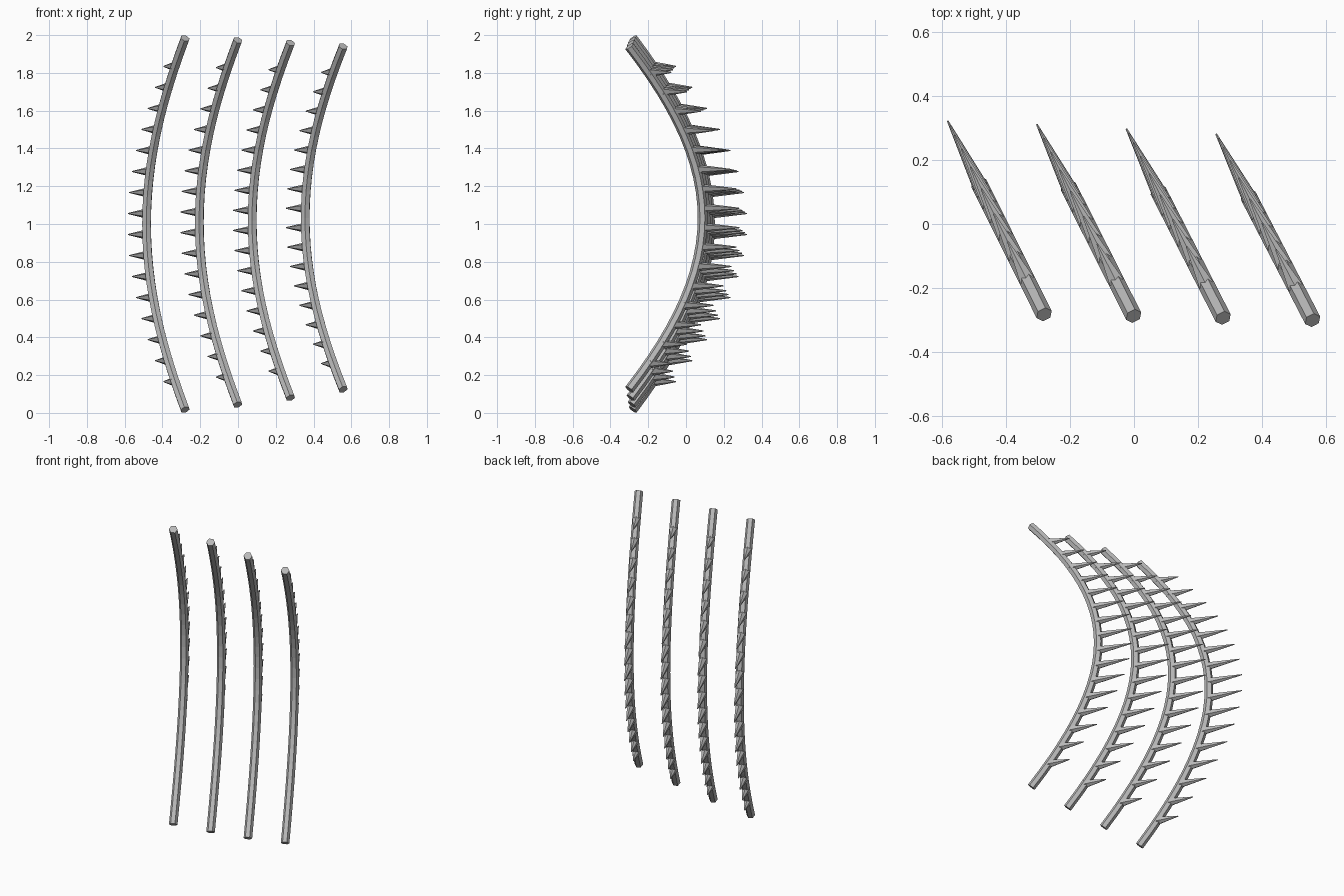
import bpy, bmesh, math
from mathutils import Vector, Matrix

cube = bpy.data.objects.get("Cube")
if cube:
    bpy.data.objects.remove(cube)

grey = bpy.data.materials.new("mid_grey")
grey.use_nodes = True
grey.diffuse_color = (0.48, 0.48, 0.48, 1)
grey.node_tree.nodes["Principled BSDF"].inputs["Base Color"].default_value = grey.diffuse_color

UP = Vector((0, 0, 1))
TUBE_R, SPIKE_R, TIP_R = 0.026, 0.027, 0.003
SIDES, SEGMENTS, SPIKES = 6, 24, 16


def arc_point(end, out, depth, half, s):
    """Point on the bowed centre line, s from -1 (bottom) to 1 (top)."""
    return end + out * depth * (1 - s * s) + UP * half * s * (0.95 + 0.05 * s * s)


def finish(name, bm):
    bmesh.ops.recalc_face_normals(bm, faces=bm.faces)
    mesh = bpy.data.meshes.new(name)
    bm.to_mesh(mesh)
    bm.free()
    mesh.materials.append(grey)
    bpy.context.collection.objects.link(bpy.data.objects.new(name, mesh))


def make_rib(name, end, out, depth, half):
    """Six-sided tube swept along the bow, with closed ends."""
    bm = bmesh.new()
    side = out.cross(UP)
    rings = []
    for i in range(SEGMENTS + 1):
        s = 2 * i / SEGMENTS - 1
        centre = arc_point(end, out, depth, half, s)
        tangent = UP * half * (0.95 + 0.15 * s * s) - out * depth * 2 * s
        normal = side.cross(tangent).normalized()
        ring = []
        for k in range(SIDES):
            a = math.tau * k / SIDES
            ring.append(bm.verts.new(centre + TUBE_R * (side * math.cos(a) + normal * math.sin(a))))
        rings.append(ring)
    for low, high in zip(rings, rings[1:]):
        for k in range(SIDES):
            n = (k + 1) % SIDES
            bm.faces.new((low[k], low[n], high[n], high[k]))
    bm.faces.new(rings[0])
    bm.faces.new(rings[-1])
    finish(name, bm)


def make_spikes(name, end, out, depth, half):
    """Row of level spikes at even heights, longest at mid height."""
    bm = bmesh.new()
    turn = out.to_track_quat('Z', 'Y').to_matrix().to_4x4()
    for i in range(SPIKES):
        f = i / (SPIKES - 1)
        length = 0.135 + 0.085 * math.sin(math.pi * f)
        height = 0.848 * (2 * f - 1)
        base = arc_point(end, out, depth, half, height / (0.95 + 0.05 * height ** 2))
        bmesh.ops.create_cone(bm, cap_ends=True, segments=SIDES, radius1=SPIKE_R, radius2=TIP_R,
                              depth=length,
                              matrix=Matrix.Translation(base + out * length / 2) @ turn)
    finish(name, bm)


# Four ribs, from the model's right to its left:
# y of ends, mid height, bow, half height, heading in degrees
ribs = [(-0.282, 1.0, 0.457, 0.983, 26.5), (-0.287, 1.009, 0.452, 0.965, 26.8),
        (-0.293, 1.019, 0.445, 0.94, 27.1), (-0.30, 1.032, 0.437, 0.908, 27.4)]
for n, (y, mid, depth, half, heading) in enumerate(ribs):
    end = Vector((-0.28 + 0.279 * n, y, mid))
    angle = math.radians(heading)
    out = Vector((-math.sin(angle), math.cos(angle), 0))
    make_rib(f"rib_{n + 1}", end, out, depth, half)
    make_spikes(f"rib_spikes_{n + 1}", end, out, depth, half)
